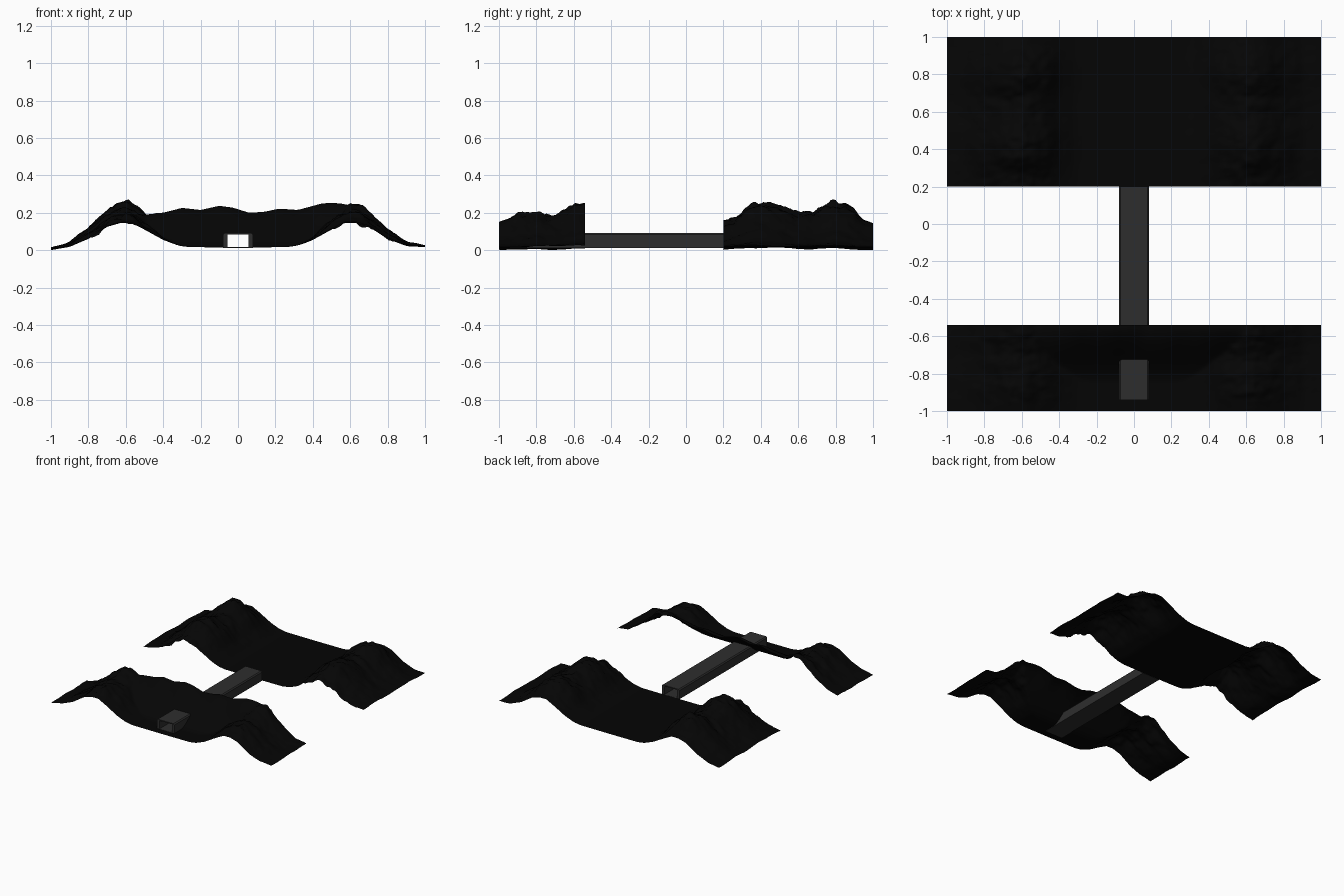
import bpy, bmesh
from mathutils import noise, Vector

if "Cube" in bpy.data.objects:
    bpy.data.objects.remove(bpy.data.objects["Cube"])


def material(name, v):
    m = bpy.data.materials.new(name)
    m.diffuse_color = (v, v, v, 1)
    m.use_nodes = True
    m.node_tree.nodes["Principled BSDF"].inputs["Base Color"].default_value = m.diffuse_color
    return m


def lerp_table(table, t):
    if t <= table[0][0]:
        return table[0][1]
    for (a, u), (b, v) in zip(table, table[1:]):
        if t <= b:
            return u + (v - u) * (t - a) / (b - a)
    return table[-1][1]


def smooth(t):
    t = max(0, min(1, t))
    return t * t * (3 - 2 * t)


# Cross-sections (distance from the valley axis, height): lowest and highest
LOW = [(0, .015), (.26, .016), (.32, .025), (.4, .055), (.5, .11), (.57, .145),
       (.63, .145), (.7, .125), (.8, .06), (.9, .022), (1, .01)]
HIGH = [(0, .015), (.26, .016), (.32, .03), (.4, .08), (.47, .18), (.54, .235),
        (.6, .265), (.65, .258), (.7, .22), (.8, .125), (.9, .05), (1, .02)]
# Blend between them along y
SWELL = [(-1, .05), (-.9, .38), (-.8, .48), (-.7, .33), (-.6, .8), (-.54, .75),
         (.2, .02), (.25, .2), (.3, .5), (.35, .8), (.43, .97), (.5, .8),
         (.57, .5), (.68, .48), (.75, .85), (.8, .97), (.85, .85), (.9, .5),
         (.95, .15), (1, 0)]
# Crest line of the hill above the tunnel
CREST = [(-.5, .2), (-.4, .2), (-.3, .226), (-.2, .215), (-.1, .237),
         (-.03, .228), (.06, .2), (.14, .205), (.22, .222), (.32, .215),
         (.45, .25), (.6, .258)]


def height(x, y):
    d = abs(x)
    lo, hi = lerp_table(LOW, d), lerp_table(HIGH, d)
    swell = lerp_table(SWELL, y)
    if x * y > 0:
        swell *= .8
    z = lo + (hi - lo) * swell
    rough = (hi - lo) * smooth((y + 1) / .1) * smooth((1 - y) / .1)
    z += .2 * rough * noise.fractal(Vector((x * 13, y * 13, 2)), .7, 2, 3)
    z += .012 * smooth((d - .8) / .2) * noise.noise(Vector((x * 5, y * 5, 7)))
    z += .008 * x * smooth((d - .8) / .2)
    if y < 0:
        # hill rises evenly, its crest gets uneven only near the back edge
        t = smooth((y + .86) / .32)
        crest = .218 + (lerp_table(CREST, x) - .218) * t * t
        edge = .5 if x > 0 else .42
        fade = 1 - smooth((d - edge) / .2)
        z = max(z, z + (.015 + (crest - .015) * t - z) * fade)
    return max(0, z)


def finish(name, bm, mat, shade=False):
    me = bpy.data.meshes.new(name)
    bm.normal_update()
    bm.to_mesh(me)
    bm.free()
    if shade:
        me.shade_smooth()
    me.materials.append(mat)
    ob = bpy.data.objects.new(name, me)
    bpy.context.collection.objects.link(ob)
    return ob


def terrain(name, y0, y1, ny, mat, nx=125):
    bm = bmesh.new()
    rows = []
    for j in range(ny + 1):
        y = y0 + (y1 - y0) * j / ny
        rows.append([bm.verts.new((x, y, height(x, y)))
                     for x in (-1 + 2 * i / nx for i in range(nx + 1))])
    for a, b in zip(rows, rows[1:]):
        for i in range(nx):
            bm.faces.new((a[i], a[i + 1], b[i + 1], b[i]))
    # leave the tunnel bore open
    bore = [f for f in bm.faces
            if abs(f.calc_center_median().x) < .068
            and .016 < f.calc_center_median().z < .088]
    bmesh.ops.delete(bm, geom=bore, context='FACES')
    return finish(name, bm, mat, True)


ground = material("dark_ground", .0015)
concrete = material("concrete", .027)

# Two open landscape strips
terrain("front_hill", -1, -.54, 40, ground)
terrain("back_valley", .2, 1, 60, ground)

# Tunnel: hollow tube with chamfered top edges and a thin floor
outer = [(.079, .013), (.079, .084), (.071, .093)]
inner = [(.057, .016), (.057, .085)]


def loop(bm, half, y):
    ring = half + [(-x, z) for x, z in reversed(half)]
    return [bm.verts.new((x, y, z)) for x, z in ring]


def skin(bm, a, b):
    for i in range(len(a)):
        j = (i + 1) % len(a)
        bm.faces.new((a[i], a[j], b[j], b[i]))


bm = bmesh.new()
o0, o1 = loop(bm, outer, -.94), loop(bm, outer, .2)
i0, i1 = loop(bm, inner, -.94), loop(bm, inner, .2)
skin(bm, o0, o1)
skin(bm, i0, i1)
for o, i in ((o0, i0), (o1, i1)):
    bm.faces.new((o[0], o[1], i[1], i[0]))
    bm.faces.new((o[1], o[2], i[1]))
    bm.faces.new((o[2], o[3], i[2], i[1]))
    bm.faces.new((o[3], o[4], i[2]))
    bm.faces.new((o[4], o[5], i[3], i[2]))
    bm.faces.new((o[5], o[0], i[0], i[3]))
bmesh.ops.recalc_face_normals(bm, faces=bm.faces)
finish("tunnel", bm, concrete)
